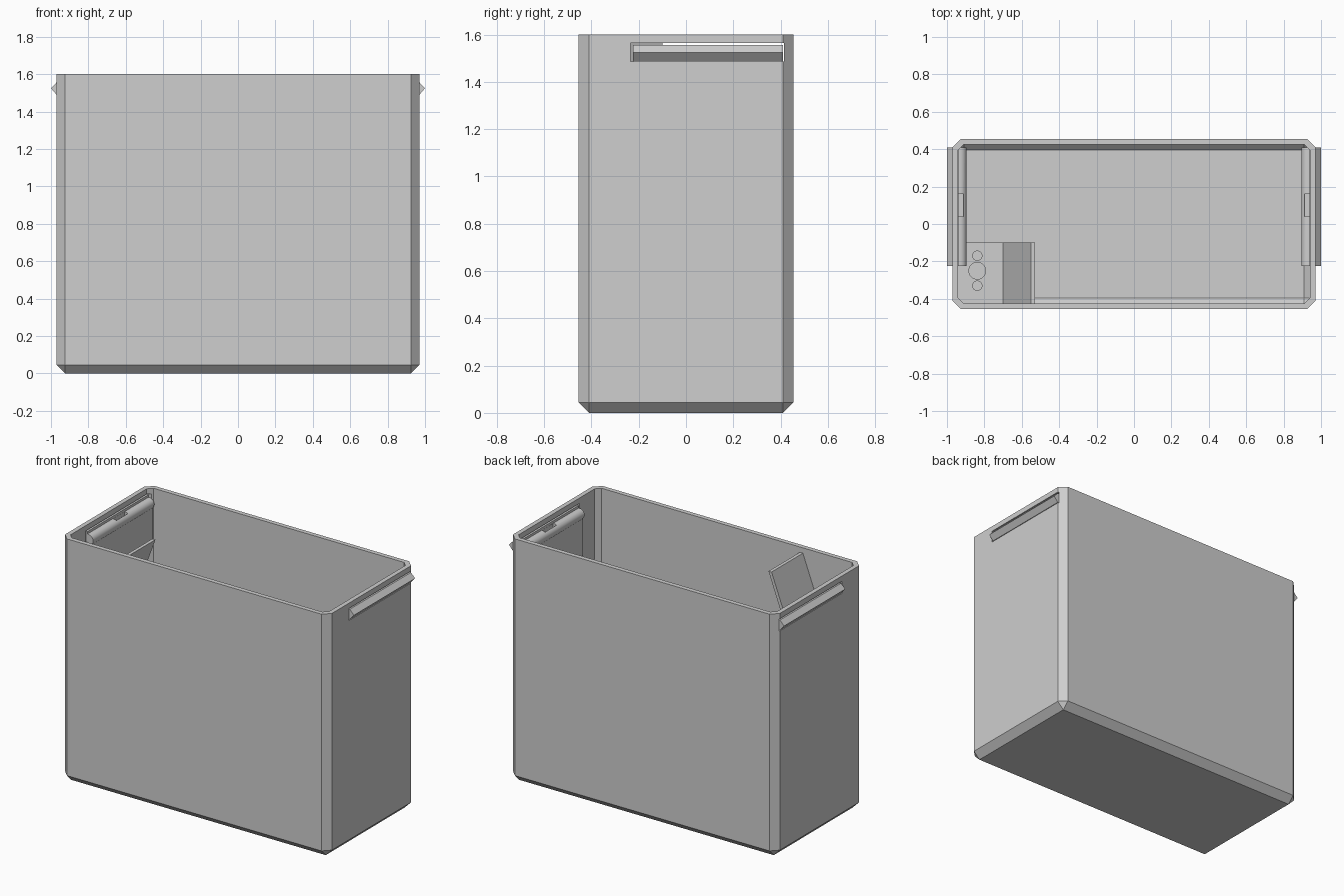
import bpy, bmesh
from math import sin, cos, radians

default_cube = bpy.data.objects.get("Cube")
if default_cube:
    bpy.data.objects.remove(default_cube, do_unlink=True)

grey = bpy.data.materials.new("plain grey")
grey.use_nodes = True
GREY = (0.62, 0.62, 0.62, 1)
grey.diffuse_color = GREY
grey.node_tree.nodes["Principled BSDF"].inputs["Base Color"].default_value = GREY


def make_object(name, bm):
    """Clean the mesh and link it as a named grey object."""
    bmesh.ops.remove_doubles(bm, verts=bm.verts, dist=0.0001)
    bmesh.ops.recalc_face_normals(bm, faces=bm.faces)
    mesh = bpy.data.meshes.new(name)
    bm.to_mesh(mesh)
    bm.free()
    mesh.materials.append(grey)
    obj = bpy.data.objects.new(name, mesh)
    bpy.context.collection.objects.link(obj)
    return obj


def prism(name, profile, y0, y1):
    """Extrude an x-z profile along y."""
    bm = bmesh.new()
    ends = [[bm.verts.new((x, y, z)) for x, z in profile] for y in (y0, y1)]
    for end in ends:
        bm.faces.new(end)
    n = len(profile)
    for i in range(n):
        j = (i + 1) % n
        bm.faces.new((ends[0][i], ends[0][j], ends[1][j], ends[1][i]))
    return make_object(name, bm)


def block(x0, x1, y0, y1, z0, z1):
    return prism("cutter", [(x0, z0), (x1, z0), (x1, z1), (x0, z1)], y0, y1)


def cut(obj, cutter):
    """Subtract the cutter and discard it."""
    cutter.hide_render = True
    mod = obj.modifiers.new("cut", "BOOLEAN")
    mod.operation = "DIFFERENCE"
    mod.solver = "EXACT"
    mod.object = cutter
    bpy.context.view_layer.objects.active = obj
    bpy.ops.object.modifier_apply(modifier=mod.name)
    bpy.data.objects.remove(cutter, do_unlink=True)


def smooth(obj):
    bpy.ops.object.select_all(action="DESELECT")
    obj.select_set(True)
    bpy.context.view_layer.objects.active = obj
    bpy.ops.object.shade_smooth_by_angle(angle=radians(30))


def corner_ring(bm, hx, hy, c, z):
    """Rectangle with corners chamfered by c."""
    ring = []
    for sx, sy in ((1, 1), (-1, 1), (-1, -1), (1, -1)):
        pair = [(sx * hx, sy * (hy - c)), (sx * (hx - c), sy * hy)]
        if sx != sy:
            pair.reverse()
        ring += [bm.verts.new((x, y, z)) for x, y in pair]
    return ring


# Open case: outer shell, rim, then inner shell, with chamfered edges
bm = bmesh.new()
rings = [corner_ring(bm, *r) for r in (
    (0.925, 0.41, 0, 0), (0.97, 0.455, 0.045, 0.045), (0.97, 0.455, 0.045, 1.6),
    (0.94, 0.425, 0.03, 1.6), (0.94, 0.425, 0.03, 0.06), (0.91, 0.395, 0, 0.03))]
for low, high in zip(rings, rings[1:]):
    for i in range(8):
        j = (i + 1) % 8
        bm.faces.new((low[i], low[j], high[j], high[i]))
bm.faces.new(rings[0])
bm.faces.new(rings[-1])
case = make_object("case_body", bm)

# Slots and snap clips on both ends
arc = [(0.93 + 0.035 * cos(radians(a)), 1.505 + 0.035 * sin(radians(a)))
       for a in range(90, 226, 15)]
clip_profile = ([(0.97, 1.49), (1.0, 1.525), (0.97, 1.556), (0.938, 1.556), (0.938, 1.54)]
                + arc + [(0.905, 1.24), (0.92, 1.22), (0.939, 1.22), (0.939, 1.49)])
for side, word in ((1, "left"), (-1, "right")):
    cut(case, block(side * 0.92, side * 0.99, -0.235, 0.415, 1.486, 1.565))
    clip = prism(word + "_clip", [(side * x, z) for x, z in clip_profile], -0.225, 0.41)
    cut(clip, block(side * 0.912, side * 0.937, 0.04, 0.16, 1.515, 1.6))
    smooth(clip)

# Corner shelf with a raised sloping plate
shelf = prism("corner_shelf", [
    (-0.945, 1.17), (-0.7, 1.17), (-0.552, 1.565), (-0.53, 1.565),
    (-0.685, 1.145), (-0.945, 1.145)], -0.43, -0.1)

# Three round holes in the shelf
for y, radius in ((-0.17, 0.025), (-0.25, 0.045), (-0.33, 0.025)):
    bm = bmesh.new()
    bmesh.ops.create_cone(bm, cap_ends=True, segments=32, radius1=radius,
                          radius2=radius, depth=0.2)
    bmesh.ops.translate(bm, vec=(-0.838, y, 1.16), verts=bm.verts)
    cut(shelf, make_object("cutter", bm))
smooth(shelf)
